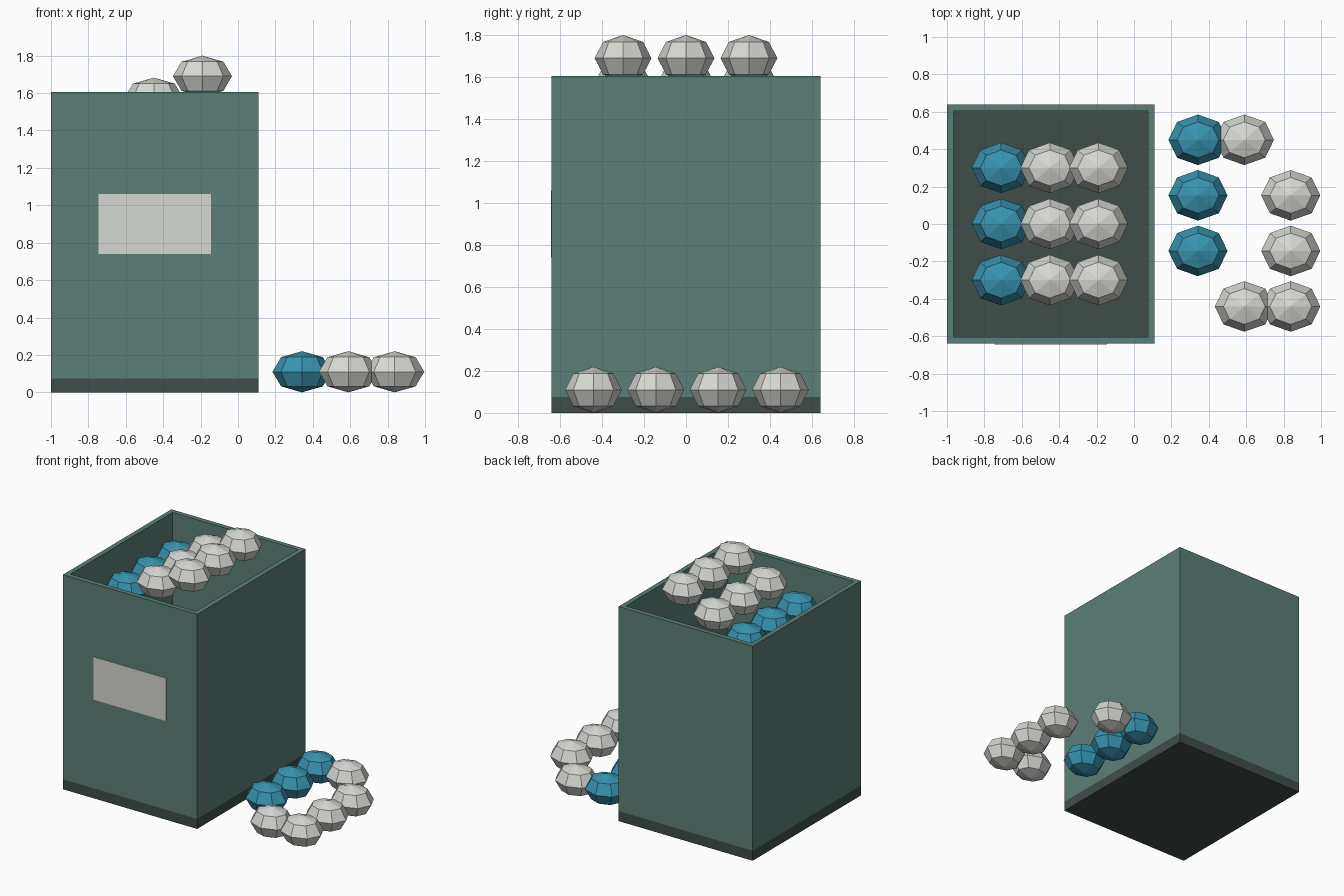
import bpy, bmesh
from mathutils import Matrix, Vector

if "Cube" in bpy.data.objects:
    bpy.data.objects.remove(bpy.data.objects["Cube"])


def material(name, rgb):
    """Flat colour given as 0-255 display values, stored as linear."""
    lin = [((c / 255 + 0.055) / 1.055) ** 2.4 for c in rgb]
    mat = bpy.data.materials.new(name)
    mat.use_nodes = True
    mat.diffuse_color = (*lin, 1)
    mat.node_tree.nodes["Principled BSDF"].inputs["Base Color"].default_value = (*lin, 1)
    return mat


GREEN = material("muted green", (91, 127, 120))
DARK = material("dark grey green", (64, 77, 73))
WHITE = material("off white", (214, 216, 210))
BLUE = material("teal blue", (56, 148, 176))


def finish(name, bm, mat):
    mesh = bpy.data.meshes.new(name)
    bm.to_mesh(mesh)
    bm.free()
    mesh.materials.append(mat)
    obj = bpy.data.objects.new(name, mesh)
    bpy.context.collection.objects.link(obj)
    return obj


def box_mesh(lo, hi):
    lo, hi = Vector(lo), Vector(hi)
    bm = bmesh.new()
    bmesh.ops.create_cube(bm, size=1, matrix=Matrix.Translation((lo + hi) / 2)
                          @ Matrix.Diagonal((*(hi - lo), 1)))
    return bm


def bead(name, location, mat):
    """Flattened eight-sided bead."""
    bm = bmesh.new()
    bmesh.ops.create_uvsphere(bm, u_segments=8, v_segments=4, radius=1,
                              matrix=Matrix.Diagonal((0.158, 0.135, 0.11, 1)))
    finish(name, bm, mat).location = location


LEFT, RIGHT, DEPTH, BASE, TOP, WALL = -1.0, 0.11, 0.64, 0.075, 1.605, 0.051

# Dark base slab, which is also the floor inside
finish("base", box_mesh((LEFT, -DEPTH, 0), (RIGHT, DEPTH, BASE)), DARK)

# Open walls: inset the top and bottom of a box and bridge the two openings
bm = box_mesh((LEFT, -DEPTH, BASE), (RIGHT, DEPTH, TOP))
caps = [f for f in bm.faces if abs(f.normal.z) > 0.9]
bmesh.ops.inset_individual(bm, faces=caps, thickness=WALL)
edges = [e for f in caps for e in f.edges]
bmesh.ops.delete(bm, geom=caps, context="FACES_ONLY")
bmesh.ops.bridge_loops(bm, edges=edges)
bmesh.ops.recalc_face_normals(bm, faces=bm.faces)
finish("box_walls", bm, GREEN)

# Blank label plate on the front
finish("front_label", box_mesh((-0.745, -DEPTH - 0.004, 0.74),
                               (-0.145, -DEPTH + 0.002, 1.06)), WHITE)

# Three sloping rows of beads in the box
for row in range(3):
    for col, mat in enumerate((BLUE, WHITE, WHITE)):
        bead(f"box_bead_{row}_{col}",
             (-0.71 + 0.26 * col, 0.3 * (row - 1), 1.455 + 0.1175 * col), mat)

# Ring of beads on the ground
ring = [(0, 0, BLUE), (0, 1, BLUE), (0, 2, BLUE), (1, 0, WHITE),
        (2, 1, WHITE), (2, 2, WHITE), (2, 3, WHITE), (1, 3, WHITE)]
for i, (col, row, mat) in enumerate(ring):
    bead(f"ground_bead_{i}", (0.342 + 0.248 * col, 0.45 - 0.297 * row, 0.11), mat)
